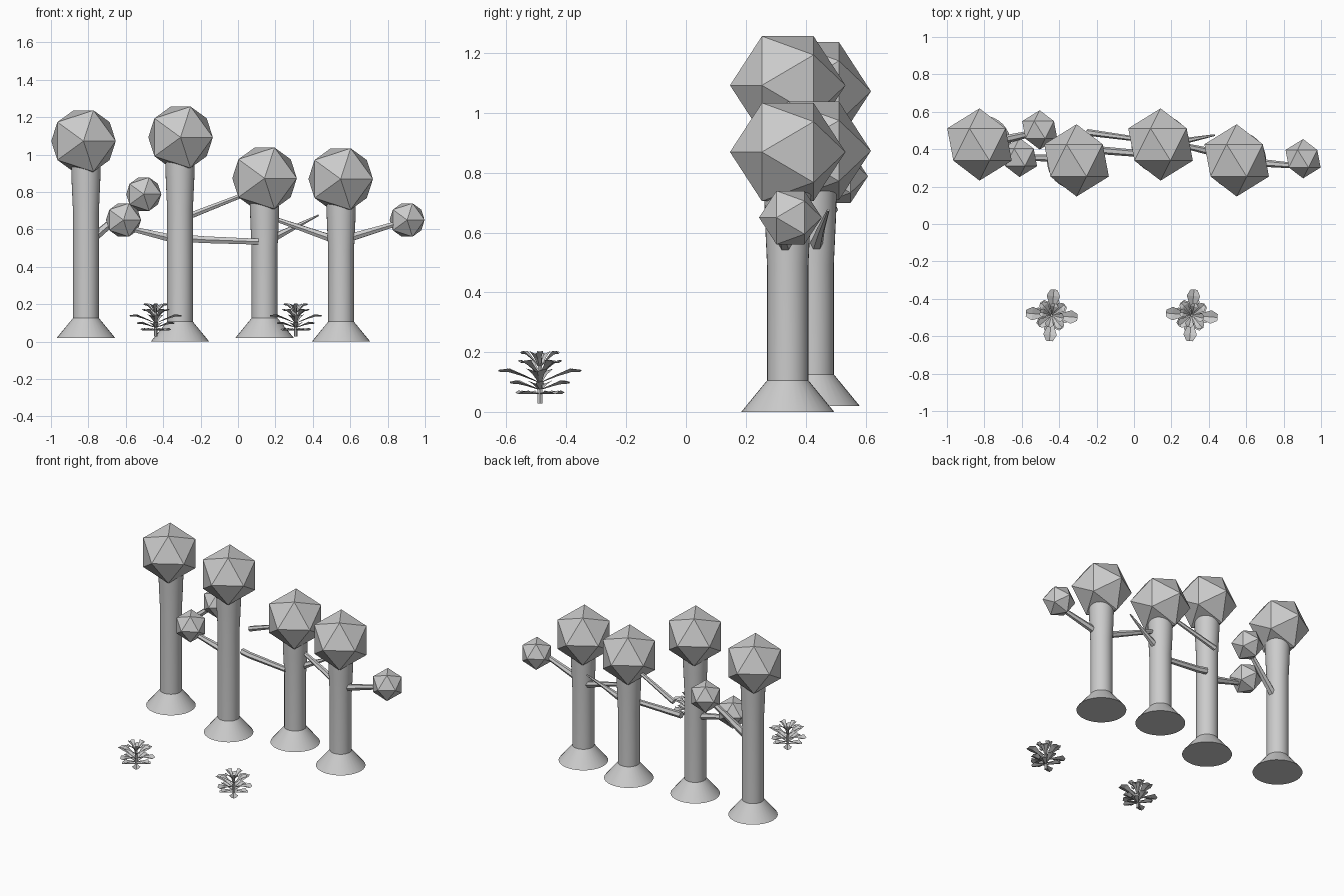
import bpy, bmesh, math
from mathutils import Vector, Matrix

if "Cube" in bpy.data.objects:
    bpy.data.objects.remove(bpy.data.objects["Cube"])


def finish(name, bm, smooth=False):
    bmesh.ops.recalc_face_normals(bm, faces=bm.faces)
    me = bpy.data.meshes.new(name)
    bm.to_mesh(me)
    bm.free()
    ob = bpy.data.objects.new(name, me)
    bpy.context.collection.objects.link(ob)
    if smooth:
        bpy.ops.object.select_all(action='DESELECT')
        ob.select_set(True)
        bpy.context.view_layer.objects.active = ob
        bpy.ops.object.shade_smooth_by_angle(angle=math.radians(30))
    return ob


def loft(bm, rings):
    """Closed tube through rings of points, capped at both ends."""
    rows = [[bm.verts.new(p) for p in r] for r in rings]
    n = len(rows[0])
    for a, b in zip(rows, rows[1:]):
        for i in range(n):
            bm.faces.new((a[i], a[(i + 1) % n], b[(i + 1) % n], b[i]))
    bm.faces.new(rows[0][::-1])
    bm.faces.new(rows[-1])


def trunk(x, y, z0, crown_z, sides=32):
    top = crown_z - 0.13
    profile = [(0.156, z0), (0.069, z0 + 0.106), (0.069, top - 0.25),
               (0.076, top - 0.1), (0.079, top)]
    bm = bmesh.new()
    loft(bm, [[(x + r * math.cos(i * math.tau / sides), y + r * math.sin(i * math.tau / sides), z)
               for i in range(sides)] for r, z in profile])
    finish("trunk", bm, True)


def foliage(name, loc, r):
    # low-poly ball with its pole facing the front
    bm = bmesh.new()
    bmesh.ops.create_icosphere(bm, subdivisions=1, radius=r,
                               matrix=Matrix.Translation(loc) @ Matrix.Rotation(math.pi / 2, 4, 'X'))
    finish(name, bm)


def branch(points, radii, sides=6):
    pts = [Vector(p) for p in points]
    q = (pts[-1] - pts[0]).to_track_quat('Z', 'Y')
    bm = bmesh.new()
    loft(bm, [[p + q @ Vector((r * math.cos(i * math.tau / sides), r * math.sin(i * math.tau / sides), 0))
               for i in range(sides)] for p, r in zip(pts, radii)])
    finish("branch", bm)


def leaf(bm, base, az, length, rise, width):
    # folded leaf: narrow stalk, widest near the rounded end
    out = Vector((math.cos(az), math.sin(az), 0))
    side = Vector((-out.y, out.x, 0))
    rows = []
    for t, w, h in ((0.05, 0.2, 0), (0.45, 0.55, 0.6), (0.75, 1.0, 0.95), (1.0, 0.5, 1.0)):
        c = base + out * length * t + Vector((0, 0, rise * h))
        rows.append([bm.verts.new(c + side * width * w * s + Vector((0, 0, 0.012 * w * abs(s))))
                     for s in (-1, 0, 1)])
    for a, b in zip(rows, rows[1:]):
        for i in (0, 1):
            bm.faces.new((a[i], a[i + 1], b[i + 1], b[i]))


def plant(x, y):
    bm = bmesh.new()
    loft(bm, [[(x + r * math.cos(i * math.tau / 6), y + r * math.sin(i * math.tau / 6), z)
               for i in range(6)] for r, z in ((0.010, 0.028), (0.007, 0.18))])
    finish("plant_stem", bm)
    bm = bmesh.new()
    # tiers: first angle, base height, length, rise, half width
    for a0, z, ln, rise, w in ((35, 0.06, 0.09, 0.0, 0.028),
                               (80, 0.075, 0.10, 0.02, 0.03),
                               (-5, 0.10, 0.138, 0.035, 0.036),
                               (40, 0.125, 0.085, 0.04, 0.028),
                               (75, 0.15, 0.065, 0.045, 0.024)):
        for k in range(4):
            leaf(bm, Vector((x, y, z)), math.radians(a0 + 90 * k), ln, rise, w)
    finish("plant_leaves", bm)


# trees: trunk x, y, base height, crown centre x, crown height
for x, y, z0, cx, cz in ((-0.813, 0.425, 0.02, -0.826, 1.072), (-0.31, 0.34, 0.0, -0.307, 1.092),
                         (0.142, 0.425, 0.02, 0.142, 0.873), (0.551, 0.34, 0.0, 0.549, 0.869)):
    trunk(x, y, z0, cz)
    foliage("crown", (cx, y, cz), 0.193)

# small foliage balls on side branches
for loc in ((-0.504, 0.503, 0.788), (-0.612, 0.356, 0.65), (0.904, 0.349, 0.65)):
    foliage("small_foliage", loc, 0.105)

# branches
branch([(-0.79, 0.43, 0.54), (-0.52, 0.49, 0.77)], [0.026, 0.016])
branch([(-0.35, 0.35, 0.55), (-0.60, 0.356, 0.61)], [0.024, 0.014])
branch([(-0.25, 0.405, 0.55), (-0.19, 0.395, 0.545), (0.11, 0.37, 0.534)], [0.022, 0.021, 0.018])
branch([(-0.25, 0.49, 0.675), (0.12, 0.44, 0.82)], [0.018, 0.011])
branch([(0.17, 0.43, 0.545), (0.30, 0.45, 0.61), (0.43, 0.475, 0.675)], [0.025, 0.014, 0.005])
branch([(0.53, 0.36, 0.54), (0.17, 0.44, 0.665)], [0.023, 0.012])
branch([(0.58, 0.335, 0.55), (0.88, 0.31, 0.64)], [0.024, 0.014])

# ground plants
for px in (-0.44, 0.309):
    plant(px, -0.488)
